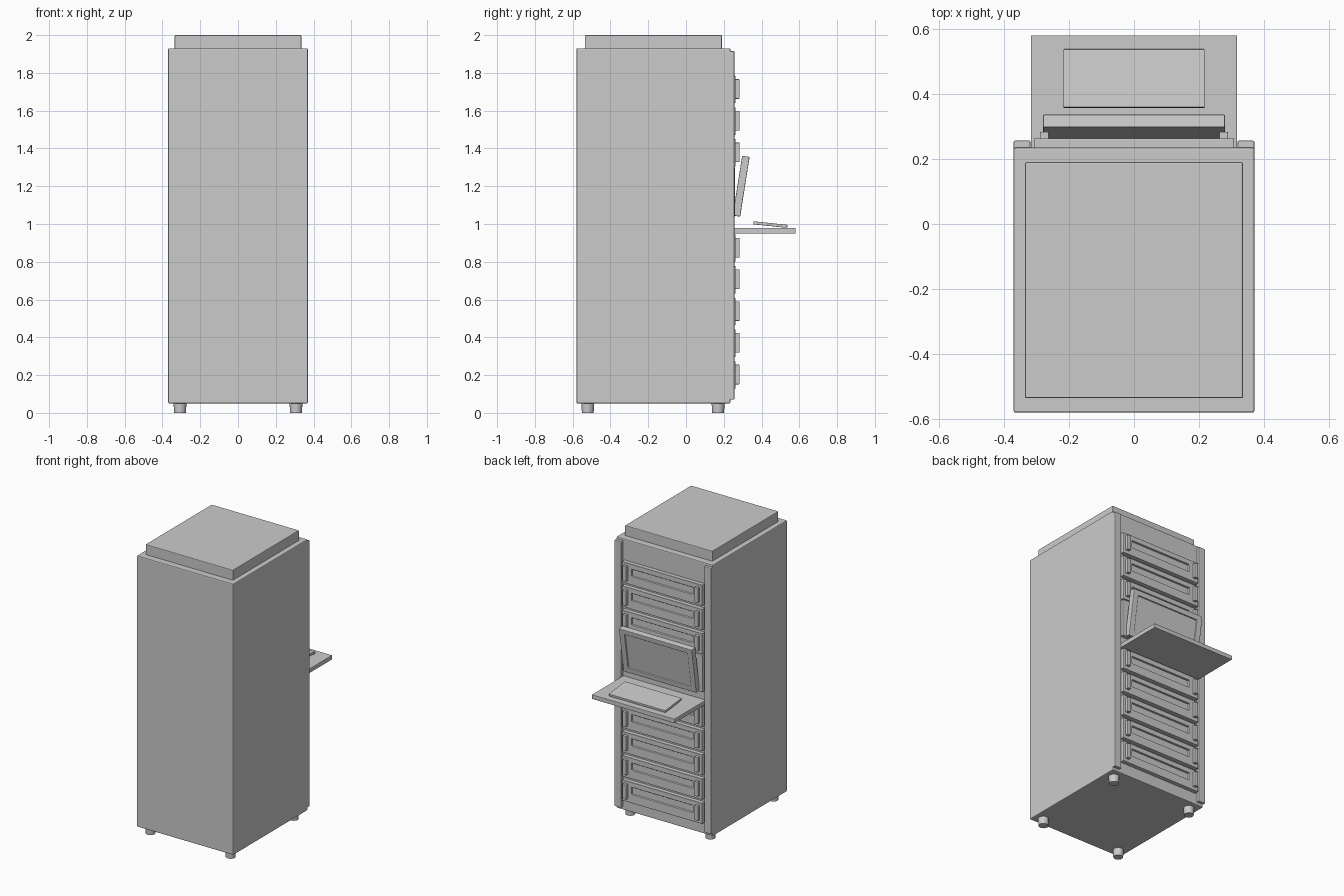
import bpy, bmesh, math
from mathutils import Matrix, Vector

if "Cube" in bpy.data.objects:
    bpy.data.objects.remove(bpy.data.objects["Cube"], do_unlink=True)

grey = bpy.data.materials.new("light_grey")
grey.use_nodes = True
GREY = (0.6, 0.6, 0.6, 1)
grey.diffuse_color = GREY
grey.node_tree.nodes["Principled BSDF"].inputs["Base Color"].default_value = GREY


def finish(name, bm, bevel=0.0):
    """Turn a bmesh into an object with the shared material."""
    bmesh.ops.recalc_face_normals(bm, faces=bm.faces)
    mesh = bpy.data.meshes.new(name)
    bm.to_mesh(mesh)
    bm.free()
    mesh.materials.append(grey)
    ob = bpy.data.objects.new(name, mesh)
    bpy.context.collection.objects.link(ob)
    if bevel:
        mod = ob.modifiers.new("soft_edges", "BEVEL")
        mod.width = bevel
        mod.segments = 2
        mod.limit_method = "ANGLE"
    return ob


def box(name, x, y, z, bevel=0.004, recess=None):
    """Box from ranges; recess = (half width, low z, high z, depth) sunk into +y."""
    bm = bmesh.new()
    size = [r[1] - r[0] for r in (x, y, z)]
    mid = [(r[1] + r[0]) / 2 for r in (x, y, z)]
    bmesh.ops.create_cube(bm, size=1, matrix=Matrix.Translation(mid) @ Matrix.Diagonal((*size, 1)))
    if recess:
        half, low, high, depth = recess
        face = max(bm.faces, key=lambda f: f.calc_center_median().y)
        bmesh.ops.inset_individual(bm, faces=[face], thickness=0.01)
        rim = [(v, v.co.x > mid[0], v.co.z > mid[2]) for v in face.verts]
        for v, right, top in rim:
            v.co.x = half if right else -half
            v.co.z = high if top else low
        # duplicate the rim inward so that the recess has straight walls
        bmesh.ops.inset_individual(bm, faces=[face], thickness=0.001)
        for v in face.verts:
            v.co.y -= depth
    return finish(name, bm, bevel)


# Cabinet shell and raised lid
box("cabinet", (-0.37, 0.37), (-0.58, 0.235), (0.05, 1.93), 0.006)
box("lid", (-0.335, 0.335), (-0.535, 0.19), (1.925, 2.0), 0.004)

# Rails and feet, mirrored
for side, s in (("right", -1), ("left", 1)):
    box(side + "_rail", sorted((s * 0.318, s * 0.37)), (0.22, 0.256), (0.07, 1.915))
    for end, y in (("front", -0.52), ("back", 0.17)):
        bm = bmesh.new()
        bmesh.ops.create_cone(bm, cap_ends=True, segments=24, radius1=0.031, radius2=0.035,
                              depth=0.06, matrix=Matrix.Translation((s * 0.307, y, 0.03)))
        foot = finish(f"{side}_{end}_foot", bm)
        bpy.context.view_layer.objects.active = foot
        foot.select_set(True)
        bpy.ops.object.shade_smooth_by_angle()
        foot.select_set(False)

# Drawer units with a slot and two grips each; the bay for the console stays free
for i in range(10):
    if i in (3, 4):
        continue
    z = 1.715 - i * 0.168
    box(f"drawer_{i + 1}", (-0.308, 0.308), (0.22, 0.263), (z - 0.075, z + 0.07), 0.003,
        (0.235, z - 0.015, z + 0.035, 0.012))
    for side, s in (("right", -1), ("left", 1)):
        box(f"drawer_{i + 1}_{side}_grip", sorted((s * 0.262, s * 0.289)),
            (0.255, 0.283), (z - 0.052, z + 0.052), 0.003)

# Console bay backing and pull-out shelf
box("console_panel", (-0.308, 0.308), (0.22, 0.26), (1.04, 1.3), 0.003)
box("shelf", (-0.317, 0.317), (0.22, 0.58), (0.95, 0.98), 0.003)

# Keyboard, raised at its far edge
keyboard = box("keyboard", (-0.217, 0.217), (-0.09, 0.09), (-0.008, 0.008), 0.002)
keyboard.location = Vector((0, 0.447, 0.997))
keyboard.rotation_euler.x = -math.radians(6)

# Monitor with sunken screen, leaning out at the top
monitor = box("monitor", (-0.28, 0.28), (-0.02, 0.02), (-0.16, 0.16), 0.004,
              (0.24, -0.125, 0.125, 0.008))
monitor.location = Vector((0, 0.292, 1.2))
monitor.rotation_euler.x = -math.radians(9)
